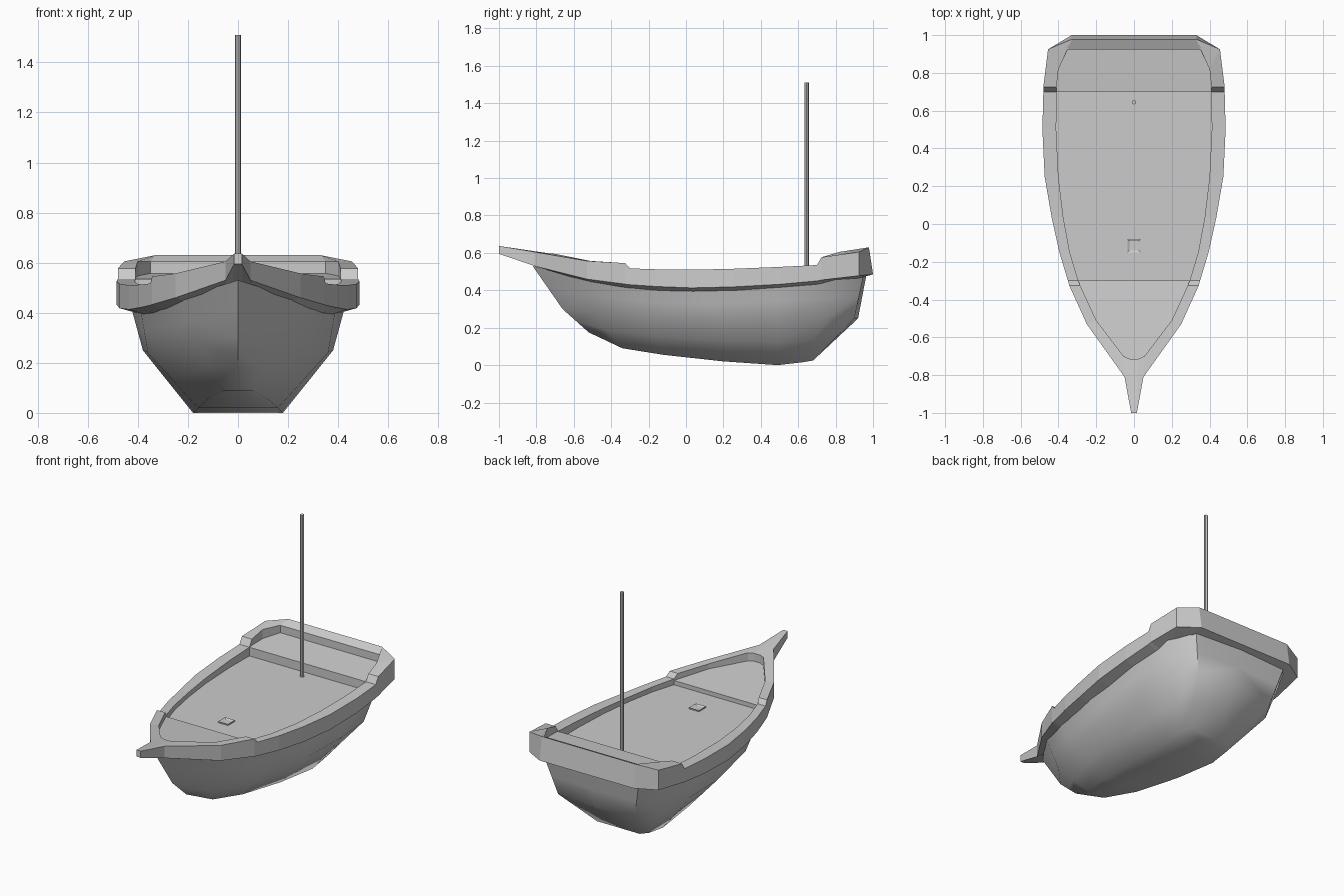
import bpy, bmesh, math

old = bpy.data.objects.get("Cube")
if old:
    bpy.data.objects.remove(old, do_unlink=True)

grey = bpy.data.materials.new("plain grey")
grey.use_nodes = True
colour = (0.6, 0.6, 0.6, 1)
grey.diffuse_color = colour
grey.node_tree.nodes["Principled BSDF"].inputs["Base Color"].default_value = colour


def finish(name, bm, smooth_angle=None):
    """Turn a bmesh into a named, coloured object."""
    mesh = bpy.data.meshes.new(name)
    bm.to_mesh(mesh)
    bm.free()
    obj = bpy.data.objects.new(name, mesh)
    bpy.context.collection.objects.link(obj)
    mesh.materials.append(grey)
    if smooth_angle:
        bpy.ops.object.select_all(action="DESELECT")
        obj.select_set(True)
        bpy.context.view_layer.objects.active = obj
        bpy.ops.object.shade_smooth_by_angle(angle=math.radians(smooth_angle))
    return obj


def loft(rows, closed=False):
    """Bridge neighbouring rows of points with faces, then mirror across x."""
    bm = bmesh.new()
    grid = [[bm.verts.new(p) for p in row] for row in rows]
    for a, b in zip(grid, grid[1:]):
        count = len(a)
        for i in range(count if closed else count - 1):
            j = (i + 1) % count
            bm.faces.new((a[i], a[j], b[j], b[i]))
    geom = bm.verts[:] + bm.edges[:] + bm.faces[:]
    bmesh.ops.mirror(bm, geom=geom, axis="X", merge_dist=0.0005)
    bmesh.ops.remove_doubles(bm, verts=bm.verts[:], dist=0.0005)
    bmesh.ops.recalc_face_normals(bm, faces=bm.faces[:])
    return bm


def mix(row_a, row_b, t):
    return [tuple(p + (q - p) * t for p, q in zip(a, b)) for a, b in zip(row_a, row_b)]


def centred(row):
    return [(0, y, z) for x, y, z in row]


# Hull: bottom, chine and top lines, each running from stem to stern
bottom = [(0, -.52, .175), (.06, -.34, .09), (.12, -.12, .055), (.16, .2, .02),
          (.18, .49, 0), (.175, .62, .015), (.15, .68, .025), (0, .68, .025)]
chine = [(0, -.66, .3), (.15, -.5, .28), (.28, -.2, .25), (.36, .2, .24),
         (.38, .5, .25), (.36, .75, .25), (.27, .9, .25), (0, .92, .25)]
top = [(0, -.82, .53), (.22, -.53, .462), (.31, -.3, .432), (.39, .05, .416),
       (.43, .5, .434), (.42, .8, .465), (.33, .95, .483), (0, .965, .485)]
hull = loft([centred(bottom), bottom, mix(bottom, chine, .5), chine,
             mix(chine, top, .5), top, centred(top)])
finish("hull", hull, 50)

# Rail: outer x, y, underside, top; inner x, y
stations = [(0, 1, .485, .63, 0, .925), (.33, 1, .485, .63, .35, .925),
            (.455, .925, .478, .605, .4, .82), (.48, .725, .455, .577, .41, .725),
            (.48, .7, .45, .535, .41, .7), (.485, .5, .432, .525, .412, .5),
            (.473, .25, .418, .515, .4, .25), (.435, .03, .413, .51, .375, .04),
            (.395, -.15, .42, .512, .34, -.15), (.35, -.3, .43, .517, .295, -.3),
            (.343, -.325, .433, .545, .285, -.325), (.25, -.53, .46, .557, .2, -.51),
            (.05, -.81, .53, .605, .055, -.7), (.015, -1, .595, .637, .02, -.715),
            (0, -1, .595, .637, 0, -.715)]
sections = []
for xo, yo, under, over, xi, yi in stations:
    inner_top = min(over, .605) if yo > 0 else min(over, .595)
    inner_under = min(under, .53) - .02
    sections.append([(xo, yo, under), (xo, min(yo, .978), over),
                     (xi, yi, inner_top), (xi, yi, inner_under)])
finish("rail_and_prow", loft(sections, closed=True))


# Decks: raised stern, main and foredeck levels in one stepped surface
def deck_row(x, y, z):
    x += .006 if x else 0
    return [(0, y, z), (x, y, z)]


rows = []
for *_, x, y in stations:
    if y > .71:
        rows.append(deck_row(x, y, .535 + (y - .7) * .1))
    elif y == .7:
        rows += [deck_row(x, y, .535), deck_row(x, y, .48)]
    elif y == -.3:
        rows += [deck_row(x, y, .48), deck_row(x, y, .507)]
    elif y > -.3:
        rows.append(deck_row(x, y, .48))
    else:
        rows.append(deck_row(x, y, .507 - (y + .3) * .09))
deck = loft(rows)
if sum(f.normal.z for f in deck.faces) < 0:
    bmesh.ops.reverse_faces(deck, faces=deck.faces[:])
finish("decks", deck)

# Hatch: a thin plate with a sunken middle
hatch = bmesh.new()
bmesh.ops.create_cube(hatch, size=1)
bmesh.ops.scale(hatch, vec=(.07, .07, .016), verts=hatch.verts[:])
bmesh.ops.translate(hatch, vec=(0, -.115, .48), verts=hatch.verts[:])
hatch.faces.ensure_lookup_table()
lid = max(hatch.faces, key=lambda f: f.calc_center_median().z)
bmesh.ops.inset_individual(hatch, faces=[lid], thickness=.015, depth=-.006)
finish("hatch", hatch)

# Mast
mast = bmesh.new()
bmesh.ops.create_cone(mast, cap_ends=True, segments=8, radius1=.012, radius2=.012, depth=1.04)
bmesh.ops.translate(mast, vec=(0, .645, .99), verts=mast.verts[:])
finish("mast", mast)
